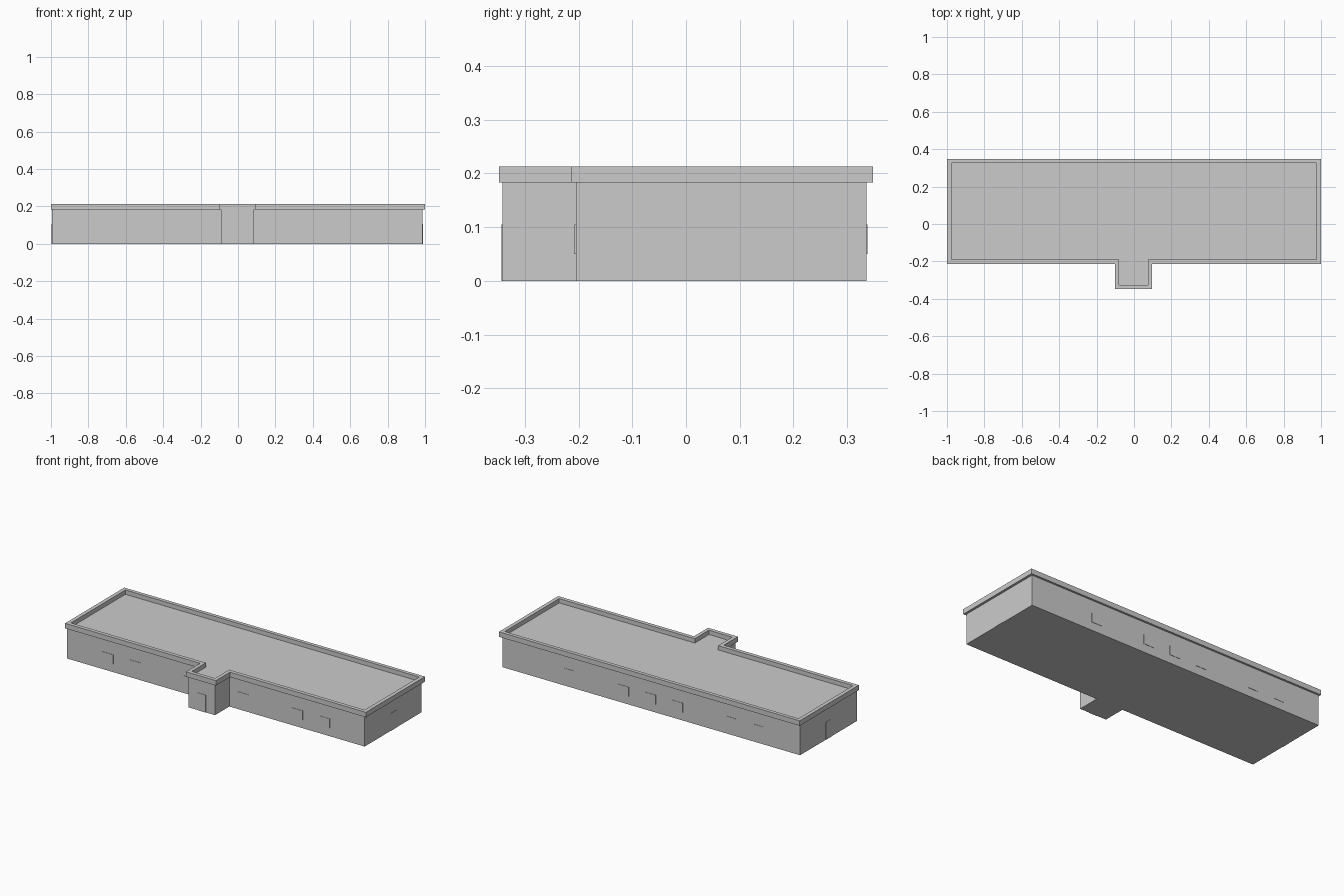
import bpy, bmesh

if "Cube" in bpy.data.objects:
    bpy.data.objects.remove(bpy.data.objects["Cube"])


def t_outline(x0, x1, y0, y1, w0, w1, wy):
    """T-shaped footprint: main block plus an entrance wing at the front."""
    return [(x0, y0), (w0, y0), (w0, wy), (w1, wy), (w1, y0),
            (x1, y0), (x1, y1), (x0, y1)]


def add_object(name, bm):
    bmesh.ops.recalc_face_normals(bm, faces=bm.faces)
    mesh = bpy.data.meshes.new(name)
    bm.to_mesh(mesh)
    bm.free()
    obj = bpy.data.objects.new(name, mesh)
    bpy.context.collection.objects.link(obj)
    return obj


def prism(name, outline, z0, z1):
    bm = bmesh.new()
    face = bm.faces.new([bm.verts.new((x, y, z0)) for x, y in outline])
    top = bmesh.ops.extrude_face_region(bm, geom=[face], use_keep_orig=True)
    verts = [g for g in top["geom"] if isinstance(g, bmesh.types.BMVert)]
    bmesh.ops.translate(bm, verts=verts, vec=(0, 0, z1 - z0))
    return add_object(name, bm)


def ring(name, outer, inner, z0, z1):
    bm = bmesh.new()
    loops = [[bm.verts.new((x, y, z)) for x, y in pts]
             for pts, z in ((outer, z0), (outer, z1), (inner, z1), (inner, z0))]
    n = len(outer)
    for k in range(4):
        a, b = loops[k], loops[(k + 1) % 4]
        for i in range(n):
            j = (i + 1) % n
            bm.faces.new((a[i], a[j], b[j], b[i]))
    return add_object(name, bm)


def box(name, x0, x1, y0, y1, z0, z1):
    return prism(name, [(x0, y0), (x1, y0), (x1, y1), (x0, y1)], z0, z1)


# Walls and flat roof
LEFT, RIGHT, FRONT, BACK, WING = -0.994, 0.986, -0.205, 0.336, -0.341
prism("building_walls",
      t_outline(LEFT, RIGHT, FRONT, BACK, -0.092, 0.086, WING), 0, 0.187)

# Overhanging parapet around the roof edge
ring("roof_parapet",
     t_outline(-1, 1, -0.214, 0.348, -0.102, 0.097, -0.348),
     t_outline(-0.977, 0.977, -0.191, 0.326, -0.08, 0.075, -0.325),
     0.183, 0.213)

# Windows, standing slightly proud of the walls
T = 0.002
for x in (-0.72, -0.54, -0.18, 0.18, 0.54, 0.72):
    box("front_window", x - 0.035, x + 0.035, FRONT - T, FRONT + T, 0.05, 0.105)
for x in (-0.72, -0.54, -0.18, 0, 0.18, 0.54):
    box("back_window", x - 0.035, x + 0.035, BACK - T, BACK + T, 0.05, 0.105)

# Doors at the entrance wing and both ends
box("entrance_door", -0.03, 0.025, WING - T, WING + T, 0, 0.105)
for name, x in (("left_door", LEFT), ("right_door", RIGHT)):
    box(name, x - T, x + T, 0.038, 0.093, 0, 0.105)
